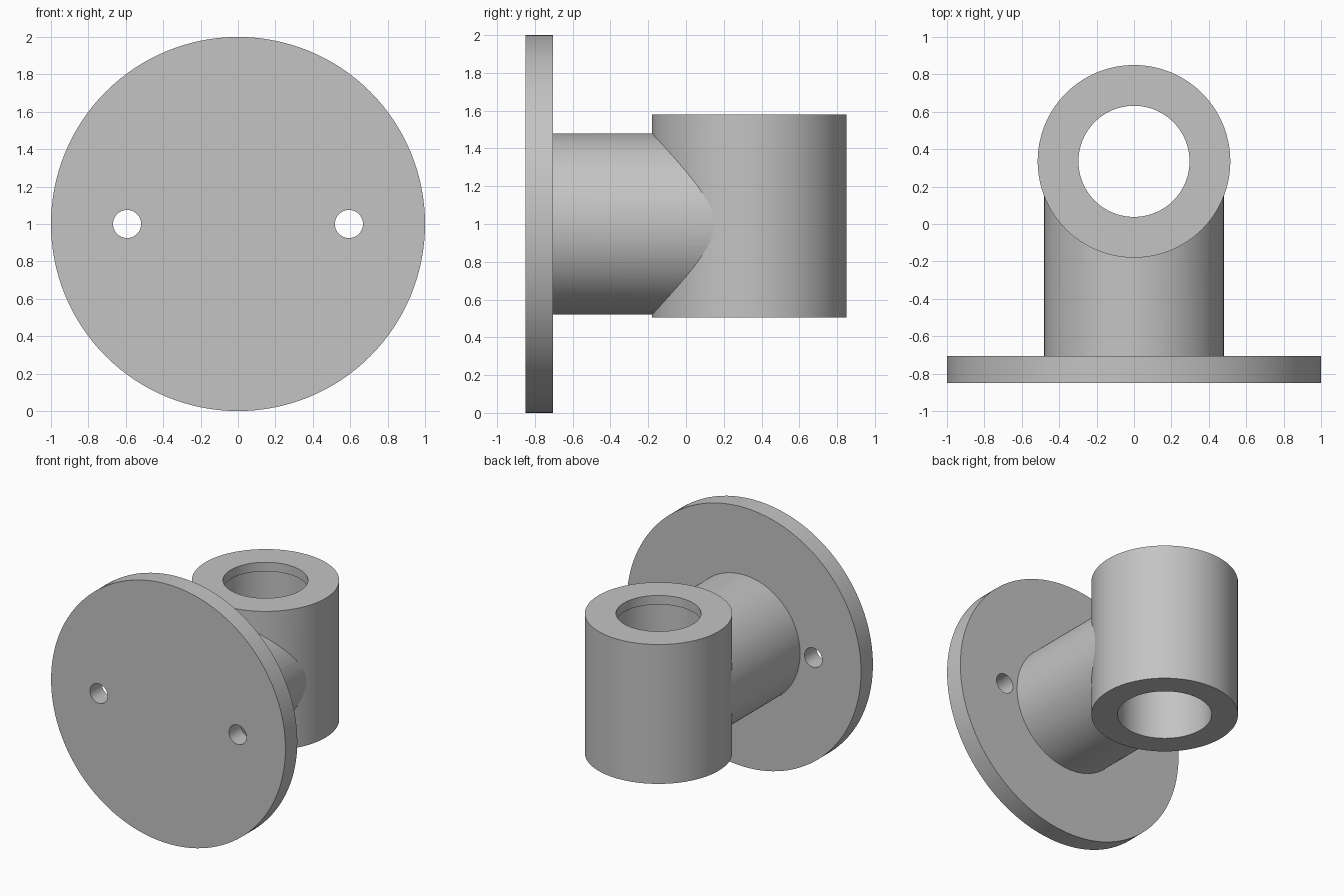
import bpy
import math

SEGMENTS = 128
HUB_Y = 0.335
HUB_BOTTOM, HUB_TOP = 0.505, 1.58
LIP = 0.07

if "Cube" in bpy.data.objects:
    bpy.data.objects.remove(bpy.data.objects["Cube"], do_unlink=True)

grey = bpy.data.materials.new("plain grey")
grey.use_nodes = True
colour = (0.55, 0.55, 0.55, 1)
grey.diffuse_color = colour
grey.node_tree.nodes["Principled BSDF"].inputs["Base Color"].default_value = colour


def cylinder(name, radius, start, end, x=0, y=0, z=0, axis="Z"):
    """Cylinder running from start to end along the Y or Z axis."""
    middle = (start + end) / 2
    along_y = axis == "Y"
    bpy.ops.mesh.primitive_cylinder_add(
        vertices=SEGMENTS, radius=radius, depth=end - start,
        location=(x, middle, z) if along_y else (x, y, middle),
        rotation=(math.pi / 2 if along_y else 0, 0, 0))
    obj = bpy.context.object
    obj.name = name
    obj.data.materials.append(grey)
    return obj


def combine(target, tool, operation):
    """Apply a boolean and discard the tool."""
    mod = target.modifiers.new(operation.lower(), "BOOLEAN")
    mod.operation = operation
    mod.solver = "EXACT"
    mod.object = tool
    bpy.ops.object.select_all(action="DESELECT")
    bpy.context.view_layer.objects.active = target
    target.select_set(True)
    bpy.ops.object.modifier_apply(modifier=mod.name)
    bpy.data.objects.remove(tool, do_unlink=True)


# Round mounting plate, horizontal arm and upright socket in one piece
body = cylinder("bracket_body", 1.0, -0.85, -0.705, z=1, axis="Y")
arm = cylinder("arm", 0.48, -0.78, HUB_Y, z=1, axis="Y")
socket = cylinder("socket", 0.515, HUB_BOTTOM, HUB_TOP, y=HUB_Y)
combine(arm, socket, "UNION")
combine(body, arm, "UNION")

# Socket bore, narrowed by a thin lip at the top
bore = cylinder("bore", 0.33, HUB_BOTTOM - 0.1, HUB_TOP - LIP, y=HUB_Y)
combine(body, bore, "DIFFERENCE")
mouth = cylinder("mouth", 0.297, HUB_TOP - 2 * LIP, HUB_TOP + 0.1, y=HUB_Y)
combine(body, mouth, "DIFFERENCE")

# Screw holes either side of the arm
for side in (-1, 1):
    hole = cylinder("screw_hole", 0.075, -0.95, -0.6, x=side * 0.593, z=1, axis="Y")
    combine(body, hole, "DIFFERENCE")

bpy.context.view_layer.objects.active = body
body.select_set(True)
bpy.ops.object.shade_smooth_by_angle(angle=math.radians(15))
